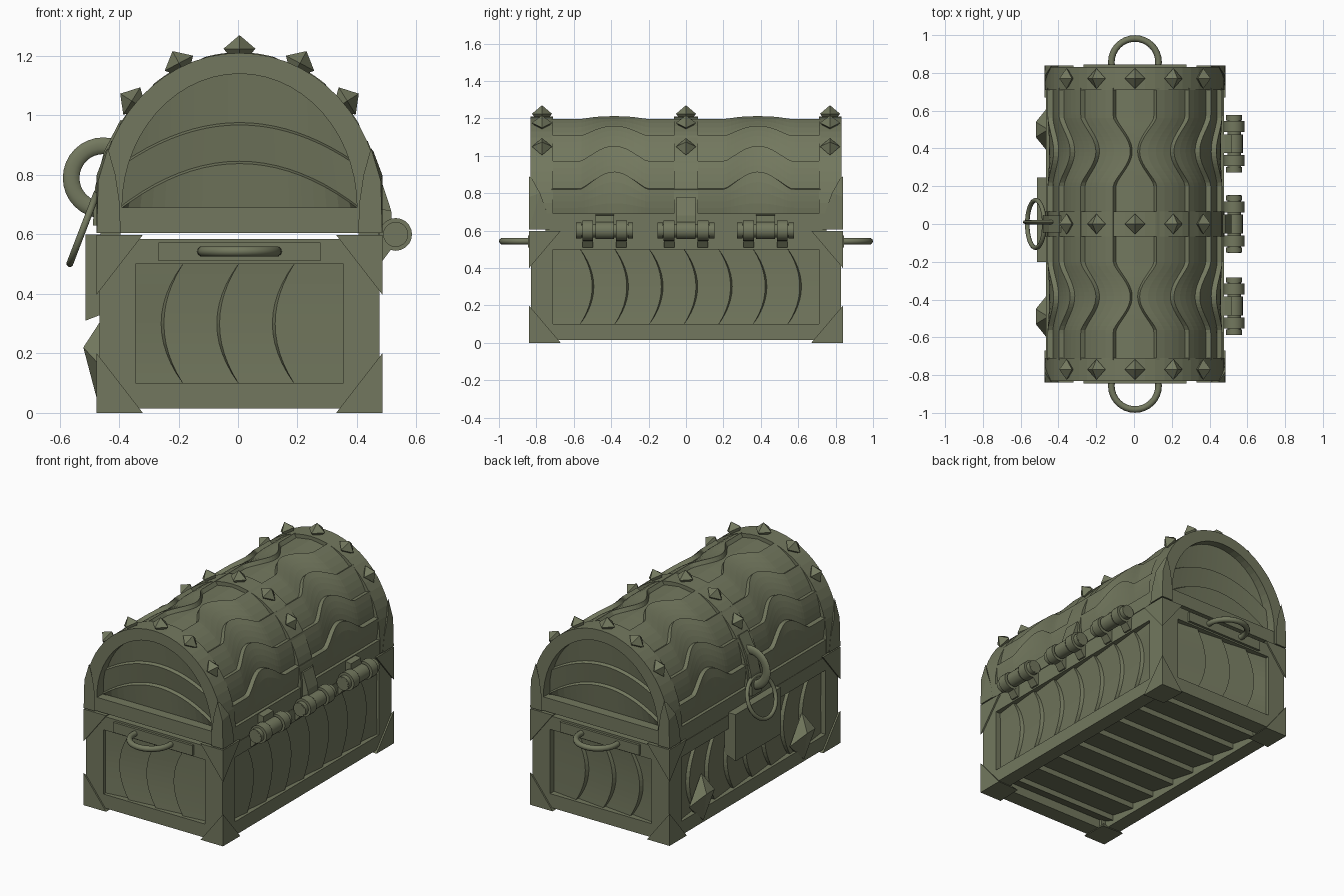
import bpy, bmesh, math
from mathutils import Vector, Matrix

cube = bpy.data.objects.get("Cube")
if cube:
    bpy.data.objects.remove(cube, do_unlink=True)

olive = bpy.data.materials.new("olive_green")
olive.use_nodes = True
COLOUR = (0.17, 0.187, 0.112, 1)
olive.diffuse_color = COLOUR
olive.node_tree.nodes["Principled BSDF"].inputs["Base Color"].default_value = COLOUR

CX = 0.005                # chest centre line
ZC = 0.69                 # lid arch centre height
WIDE, TALL = 0.475, 0.52  # lid arch half width and height
LOW, HIGH = 0.452, 0.477  # lid board radii at lower and upper edge


def finish(name, bm, smooth=None):
    mesh = bpy.data.meshes.new(name)
    bm.to_mesh(mesh)
    bm.free()
    mesh.materials.append(olive)
    obj = bpy.data.objects.new(name, mesh)
    obj.location.x = CX
    bpy.context.collection.objects.link(obj)
    if smooth:
        bpy.ops.object.select_all(action='DESELECT')
        obj.select_set(True)
        bpy.context.view_layer.objects.active = obj
        bpy.ops.object.shade_smooth_by_angle(angle=math.radians(smooth))


def hull(name, points):
    bm = bmesh.new()
    for p in points:
        bm.verts.new(p)
    bmesh.ops.convex_hull(bm, input=bm.verts)
    bmesh.ops.dissolve_limit(bm, angle_limit=0.01, verts=bm.verts, edges=bm.edges)
    bmesh.ops.recalc_face_normals(bm, faces=bm.faces)
    finish(name, bm)


def box(name, xs, ys, zs):
    hull(name, [(x, y, z) for x in xs for y in ys for z in zs])


def sheet(name, rows, out=None, closed=False):
    """Grid surface through rows of points, facing the out direction."""
    bm = bmesh.new()
    grid = [[bm.verts.new(p) for p in row] for row in rows]
    for a, b in zip(grid, grid[1:]):
        for i in range(len(a) - 1):
            bm.faces.new((a[i], a[i + 1], b[i + 1], b[i]))
    if closed:
        bmesh.ops.remove_doubles(bm, verts=bm.verts, dist=1e-5)
        bmesh.ops.holes_fill(bm, edges=bm.edges, sides=0)
        bmesh.ops.recalc_face_normals(bm, faces=bm.faces)
    else:
        bm.normal_update()
        total = sum((f.normal * f.calc_area() for f in bm.faces), Vector())
        if total.dot(Vector(out)) < 0:
            bmesh.ops.reverse_faces(bm, faces=bm.faces)
    finish(name, bm)


def cylinder(name, centre, radius, length):
    bm = bmesh.new()
    bmesh.ops.create_cone(bm, cap_ends=True, segments=20, radius1=radius, radius2=radius, depth=length,
                          matrix=Matrix.Translation(centre) @ Matrix.Rotation(math.pi / 2, 4, 'X'))
    finish(name, bm, 40)


def ring(name, centre, major, minor, axis='Z', angle=0, flat=1):
    nu, nv = 32, 10
    bm = bmesh.new()
    grid = []
    for i in range(nu):
        u = 2 * math.pi * i / nu
        grid.append([])
        for j in range(nv):
            v = 2 * math.pi * j / nv
            r = major + minor * math.cos(v)
            grid[-1].append(bm.verts.new((r * math.cos(u), r * math.sin(u), flat * minor * math.sin(v))))
    for i in range(nu):
        for j in range(nv):
            a, b = grid[i], grid[(i + 1) % nu]
            bm.faces.new((a[j], b[j], b[(j + 1) % nv], a[(j + 1) % nv]))
    bm.transform(Matrix.Translation(centre) @ Matrix.Rotation(math.radians(angle), 4, axis))
    finish(name, bm, 50)


# Body frame
for s in (-1, 1):
    for sy in (-1, 1):
        box("corner_post", (s * 0.35, s * 0.47), (sy * 0.71, sy * 0.83), (0.015, 0.585))
    for lo, hi in ((0.015, 0.1), (0.5, 0.585)):
        box("side_rail", (s * 0.38, s * 0.47), (-0.72, 0.72), (lo, hi))
        box("end_rail", (-0.36, 0.36), (s * 0.73, s * 0.83), (lo, hi))
    box("rim_strip", (s * 0.4, s * 0.468), (-0.75, 0.75), (0.58, 0.606))
box("body_core", (-0.42, 0.42), (-0.78, 0.78), (0.09, 0.575))

# Curved overlapping boards in the body panels
ZS = [0.1 + 0.4 * i / 12 for i in range(13)]


def bow(z):
    return 0.063 * (1 - ((z - 0.3) / 0.2) ** 2)


def boards(name, start, stop, edges, sign, low, high, place, out):
    rows = [[place(start, low, z) for z in ZS]]
    for e in edges:
        for depth, reach in ((high, 1), (low, 1.15)):
            rows.append([place(e + sign * reach * bow(z), depth, z) for z in ZS])
    rows.append([place(stop, high, z) for z in ZS])
    sheet(name, rows, out)


for s in (-1, 1):
    boards("side_boards", -0.72, 0.72, [-0.565 + 0.185 * i for i in range(7)], 1, 0.435, 0.455,
           lambda a, d, z: (s * d, a, z), (s, 0, 0))
    boards("end_boards", 0.36, -0.36, [0.183 - 0.187 * i for i in range(3)], -1, 0.79, 0.812,
           lambda a, d, z: (a, s * d, z), (0, s, 0))

# Underside boards
rows = [[(x, -0.74, 0.075) for x in (-0.39, 0.39)]]
for i in range(8):
    for z in (0.04, 0.075):
        rows.append([(x, -0.64 + 0.185 * i, z) for x in (-0.39, 0.39)])
rows.append([(x, 0.74, 0.06) for x in (-0.39, 0.39)])
sheet("bottom_boards", rows, (0, 0, -1))

# Corner brackets on the body and the lid
for sx in (-1, 1):
    for sy in (-1, 1):
        X, Y = sx * 0.48, sy * 0.84
        for z, dz in ((0, 0.2), (0.598, -0.2)):
            hull("corner_bracket", [(X, Y, z), (X - sx * 0.155, Y, z), (X, Y - sy * 0.17, z), (X, Y, z + dz),
                                    (X - sx * 0.15, Y - sy * 0.165, z)])
        hull("lid_corner", [(X, Y, 0.605), (sx * 0.4, Y, 0.605), (X, sy * 0.73, 0.605),
                            (sx * 0.402, Y, 0.7), (X, sy * 0.745, 0.7), (sx * 0.417, Y, 0.8), (X, sy * 0.78, 0.8),
                            (sx * 0.475, Y, 0.78), (sx * 0.442, Y, 0.89), (sx * 0.45, sy * 0.825, 0.88)])

# Lid bands
STEPS = 28
ANGLES = [math.radians(-90 + 180 * i / STEPS) for i in range(STEPS + 1)]


def arch(a, b):
    pts = [(a * math.sin(t), ZC + b * math.cos(t)) for t in ANGLES]
    return [(-a, 0.605)] + pts + [(a, 0.605)]


def band(name, y0, y1, inner):
    outer = arch(WIDE, TALL)
    rows = [[(p[0], y, p[1]) for p in prof]
            for prof, y in ((outer, y0), (outer, y1), (inner, y1), (inner, y0), (outer, y0))]
    sheet(name, rows, closed=True)


for s in (-1, 1):
    band("end_band", s * 0.71, s * 0.832, arch(0.395, 0.45))
    box("lid_end_rail", (-0.42, 0.42), (s * 0.72, s * 0.83), (0.605, 0.69))
    box("lid_side_rail", (s * 0.4, s * 0.472), (-0.72, 0.72), (0.605, 0.69))
band("middle_band", -0.065, 0.065, arch(0.42, 0.46))
box("lid_floor", (-0.42, 0.42), (-0.74, 0.74), (0.61, 0.65))

# Wavy overlapping lid boards: upper edge angle and wave size in degrees
YS = [-0.72 + 1.44 * i / 72 for i in range(73)]
EDGES = ((75.5, 11), (57.3, 11.3), (37, 11.3), (14, 11))


def wave(y):
    d = abs(abs(y) - 0.385) / 0.18
    return math.cos(d * math.pi / 2) ** 1.3 if d < 1 else 0


def lid_row(s, angle, r):
    turns = [(y, math.radians(angle(y))) for y in YS]
    return [(s * r * math.sin(t), y, ZC + (r + TALL - WIDE) * math.cos(t)) for y, t in turns]


for s in (-1, 1):
    rows = [[(s * LOW, y, 0.68) for y in YS]]
    prev = lambda y: 90
    for edge, size in EDGES:
        top = lambda y, edge=edge, size=size: edge - size * wave(y)
        for k in range(5):
            f = k / 4
            rows.append(lid_row(s, lambda y: prev(y) * (1 - f) + top(y) * f, LOW + (HIGH - LOW) * f))
        prev = lambda y, top=top: top(y) - 1.2
    rows.append(lid_row(s, prev, LOW))
    rows.append(lid_row(s, lambda y: 0, LOW + 0.003))
    sheet("lid_boards", rows, (s, 0, 0.5))

# Bowed boards in the lid ends: half width, peak height, drop, depth
TS = [-1 + i / 10 for i in range(21)]
for s in (-1, 1):
    rows = [[(t * w, s * d, peak - drop * t * t) for t in TS] for w, peak, drop, d in (
        (0.42, 0.67, 0, 0.765), (0.41, 0.838, 0.16, 0.785), (0.41, 0.846, 0.16, 0.765),
        (0.385, 0.968, 0.13, 0.785), (0.385, 0.976, 0.13, 0.765), (0.38, 1.16, 0.21, 0.785))]
    sheet("lid_end_boards", rows, (0, s, 0))

# Studs on the bands, set along the arch and tilted outward
for y in (-0.77, 0, 0.77):
    for place, tilt in ((-47.5, -58), (-24.5, -28), (0, 0), (24.5, 28), (47.5, 58)):
        t = math.radians(place)
        turn = (Matrix.Translation((WIDE * math.sin(t), y, ZC + TALL * math.cos(t)))
                @ Matrix.Rotation(math.radians(tilt), 4, 'Y'))
        pts = [(0, 0, 0.06)]
        for w, h in ((0.054, 0.014), (0.03, -0.012)):
            pts += [(w, 0, h), (-w, 0, h), (0, w, h), (0, -w, h)]
        hull("stud", [turn @ Vector(p) for p in pts])

# End handles
for s in (-1, 1):
    box("handle_plate", (-0.272, 0.272), (s * 0.8, s * 0.845), (0.51, 0.573))
    ring("handle", (0, s * 0.857, 0.543), 0.125, 0.0175)

# Hinges
for yc, top in ((-0.435, 0.685), (0, 0.78), (0.425, 0.685)):
    hx, hz = 0.525, 0.6
    cylinder("hinge_pin", (hx, yc, hz), 0.036, 0.305)
    cylinder("hinge_knuckle", (hx, yc, hz), 0.046, 0.1)
    for s in (-1, 1):
        cylinder("hinge_knuckle", (hx, yc + s * 0.09, hz), 0.055, 0.058)
        cylinder("hinge_cap", (hx, yc + s * 0.138, hz), 0.042, 0.028)
        hull("hinge_lower_leaf", [(x, yc + s * w, z) for w in (0.062, 0.118) for x, z in (
            (0.45, 0.51), (0.48, 0.51), (0.51, 0.55), (0.51, 0.59), (0.45, 0.59))])
    hull("hinge_upper_leaf", [(x, yc + s * 0.05, z) for s in (-1, 1) for x, z in (
        (0.45, 0.59), (0.515, 0.59), (0.51, 0.68), (0.477, top), (0.45, top))])

# Lock plate, hasp strap, hasp ring and pull ring
hull("lock_plate", [(x, y, z) for y in (-0.2, 0.245) for x, z in (
    (-0.44, 0.6), (-0.518, 0.6), (-0.518, 0.31), (-0.47, 0.335), (-0.44, 0.34))])
hull("hasp_strap", [(x, y, z) for y in (-0.045, 0.045) for x, z in (
    (-0.385, 0.98), (-0.4, 0.985), (-0.455, 0.88), (-0.485, 0.76), (-0.493, 0.63), (-0.44, 0.63))])
ring("hasp_ring", (-0.458, 0.01, 0.79), 0.108, 0.028, 'X', 90, 0.45)
ring("pull_ring", (-0.525, 0, 0.62), 0.126, 0.012, 'Y', 111)

# Pointed ornaments beside the lock
for yc in (-0.49, 0.5):
    hull("ornament", [(-0.525, yc - 0.04, 0.22), (-0.525, yc + 0.04, 0.22), (-0.46, yc, 0.32), (-0.475, yc, 0.03),
                      (-0.44, yc, 0.03), (-0.46, yc + 0.12, 0.15), (-0.46, yc - 0.12, 0.15)])
